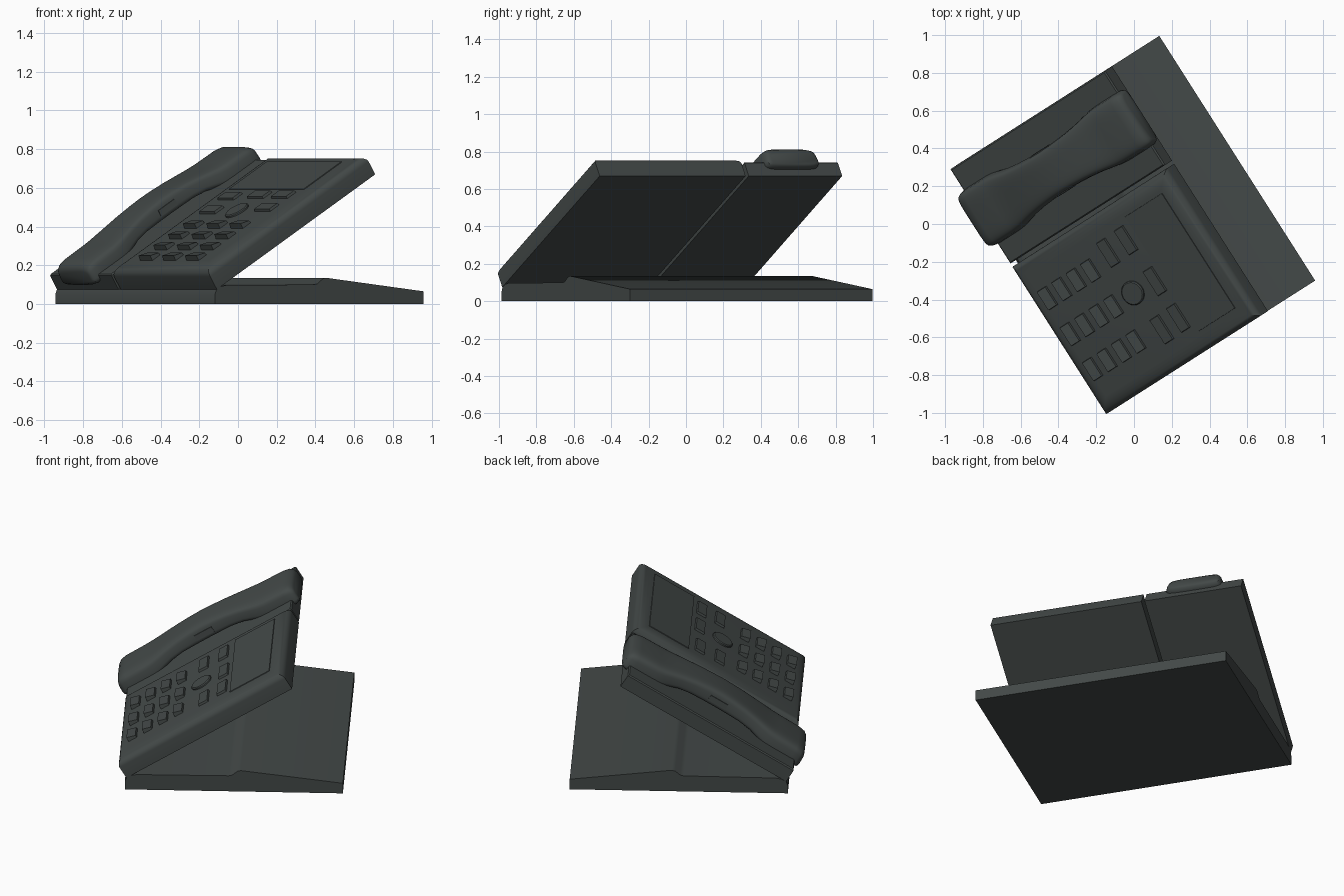
import bpy, bmesh, math
from mathutils import Matrix, Vector

if "Cube" in bpy.data.objects:
    bpy.data.objects.remove(bpy.data.objects["Cube"])

# one dark grey plastic for the whole phone
grey = bpy.data.materials.new("dark_grey_plastic")
grey.diffuse_color = (0.056, 0.066, 0.064, 1)
grey.use_nodes = True
grey.node_tree.nodes["Principled BSDF"].inputs["Base Color"].default_value = grey.diffuse_color

# turned frame: x = depth (front to back), y = width, z = up
TURN = Matrix.Rotation(math.radians(32.5), 4, 'Z')
# tilted frame of the upper body: x = up the slope, y = width, z = out of the slope
TILT = TURN @ Matrix.Translation((-0.62, 0, 0.075)) @ Matrix.Rotation(math.radians(-31.5), 4, 'Y')


def loft(name, rings, frame, angle=30):
    """Skin a list of equal-length point rings and cap both ends."""
    bm = bmesh.new()
    vs = [[bm.verts.new(frame @ Vector(p)) for p in r] for r in rings]
    n = len(rings[0])
    for a, b in zip(vs, vs[1:]):
        for i in range(n):
            j = (i + 1) % n
            bm.faces.new((a[i], a[j], b[j], b[i]))
    bm.faces.new(vs[0])
    bm.faces.new(vs[-1])
    bmesh.ops.recalc_face_normals(bm, faces=bm.faces)
    me = bpy.data.meshes.new(name)
    bm.to_mesh(me)
    bm.free()
    me.materials.append(grey)
    ob = bpy.data.objects.new(name, me)
    bpy.context.collection.objects.link(ob)
    bpy.ops.object.select_all(action='DESELECT')
    ob.select_set(True)
    bpy.context.view_layer.objects.active = ob
    bpy.ops.object.shade_smooth_by_angle(angle=math.radians(angle))
    return ob


def rect(s0, s1, v0, v1, n, inset=0.0, n_back=None):
    s0, s1, v0, v1 = s0 + inset, s1 - inset, v0 + inset, v1 - inset
    nb = n if n_back is None else n_back
    return [(s0, v0, n), (s1, v0, nb), (s1, v1, nb), (s0, v1, n)]


def box(name, s0, s1, v0, v1, n0, n1, taper=0.0, n_back=None):
    return loft(name, [rect(s0, s1, v0, v1, n0), rect(s0, s1, v0, v1, n1, taper, n_back)], TILT)


# foot plate with raised ridge and sloping rear
profile = [(-0.63, 0), (-0.63, 0.05), (-0.62, 0.075), (-0.595, 0.09), (-0.56, 0.097),
           (-0.02, 0.1), (0.0, 0.105), (0.03, 0.13), (0.05, 0.135), (0.648, 0.065), (0.648, 0)]
loft("foot_plate", [[(u, v, z) for u, z in profile] for v in (-0.768, 0.768)], TURN)

# keypad body with rounded shoulders
K = (0, 1.138, -0.77, 0.155)
TOP = 0.125
rings = [rect(*K, 0)]
for i in range(8):
    a = math.pi / 2 * i / 7
    rings.append(rect(*K, 0.078 + (TOP - 0.078) * math.sin(a), 0.08 * (1 - math.cos(a))))
loft("keypad_body", rings, TILT)

# handset cradle
loft("handset_cradle", [rect(0, 1.138, 0.175, 0.767, 0), rect(0, 1.138, 0.175, 0.767, 0.083),
                        rect(0, 1.138, 0.175, 0.767, 0.09, 0.007)], TILT)

# display panel
box("display_panel", 0.78, 1.056, -0.665, 0.06, TOP - 0.01, TOP + 0.004, 0.003)

# number keys, wedge shaped
COLS = (-0.085, -0.31, -0.53)
for c, v in enumerate(COLS):
    for r in range(4):
        s = 0.11 + 0.106 * r
        box(f"number_key_{c}_{r}", s - 0.03, s + 0.03, v - 0.06, v + 0.06,
            TOP - 0.02, TOP + 0.028, 0.004, TOP + 0.014)

# larger function keys
for i, (s, v) in enumerate([(0.575, -0.055), (0.71, -0.05), (0.725, -0.315), (0.6, -0.55), (0.725, -0.545)]):
    box(f"function_key_{i}", s - 0.034, s + 0.034, v - 0.078, v + 0.078, TOP - 0.01, TOP + 0.013, 0.005)


# round navigation button
def circle(r, n):
    return [(0.57 + r * math.cos(t * math.pi / 16), -0.305 + r * math.sin(t * math.pi / 16), n) for t in range(32)]


loft("round_button", [circle(0.066, TOP - 0.01), circle(0.066, TOP + 0.008), circle(0.06, TOP + 0.013)], TILT)

# handset: half of the stations (slope position, half width, bottom, top), mirrored about the middle
half = [(-0.036, 0.150, 0.055, 0.130), (-0.028, 0.165, 0.045, 0.148), (-0.008, 0.173, 0.04, 0.163),
        (0.03, 0.176, 0.04, 0.170), (0.16, 0.175, 0.045, 0.172), (0.21, 0.170, 0.058, 0.175),
        (0.26, 0.160, 0.075, 0.181), (0.32, 0.148, 0.092, 0.189), (0.40, 0.138, 0.10, 0.199),
        (0.49, 0.132, 0.10, 0.206)]
MID = 0.568
stations = half + [(MID, 0.13, 0.10, 0.209)] + [(2 * MID - s, w, b, t) for s, w, b, t in reversed(half)]


def section(s, w, b, t, count=32, e=0.42):
    pts = []
    for i in range(count):
        a = 2 * math.pi * (i + 0.5) / count
        x = math.copysign(abs(math.cos(a)) ** e, math.cos(a))
        y = math.copysign(abs(math.sin(a)) ** e, math.sin(a))
        pts.append((s, 0.467 + w * x * (0.95 - 0.05 * y), (b + t) / 2 + (t - b) / 2 * y))
    return pts


loft("handset", [section(*st) for st in stations], TILT, 40)

# grip slots on both sides of the handset
for side in (-1, 1):
    v = 0.467 + side * 0.122
    box("grip_slot_" + ("right" if side < 0 else "left"), MID - 0.06, MID + 0.06, v - 0.008, v + 0.008, 0.13, 0.165, 0.002)
